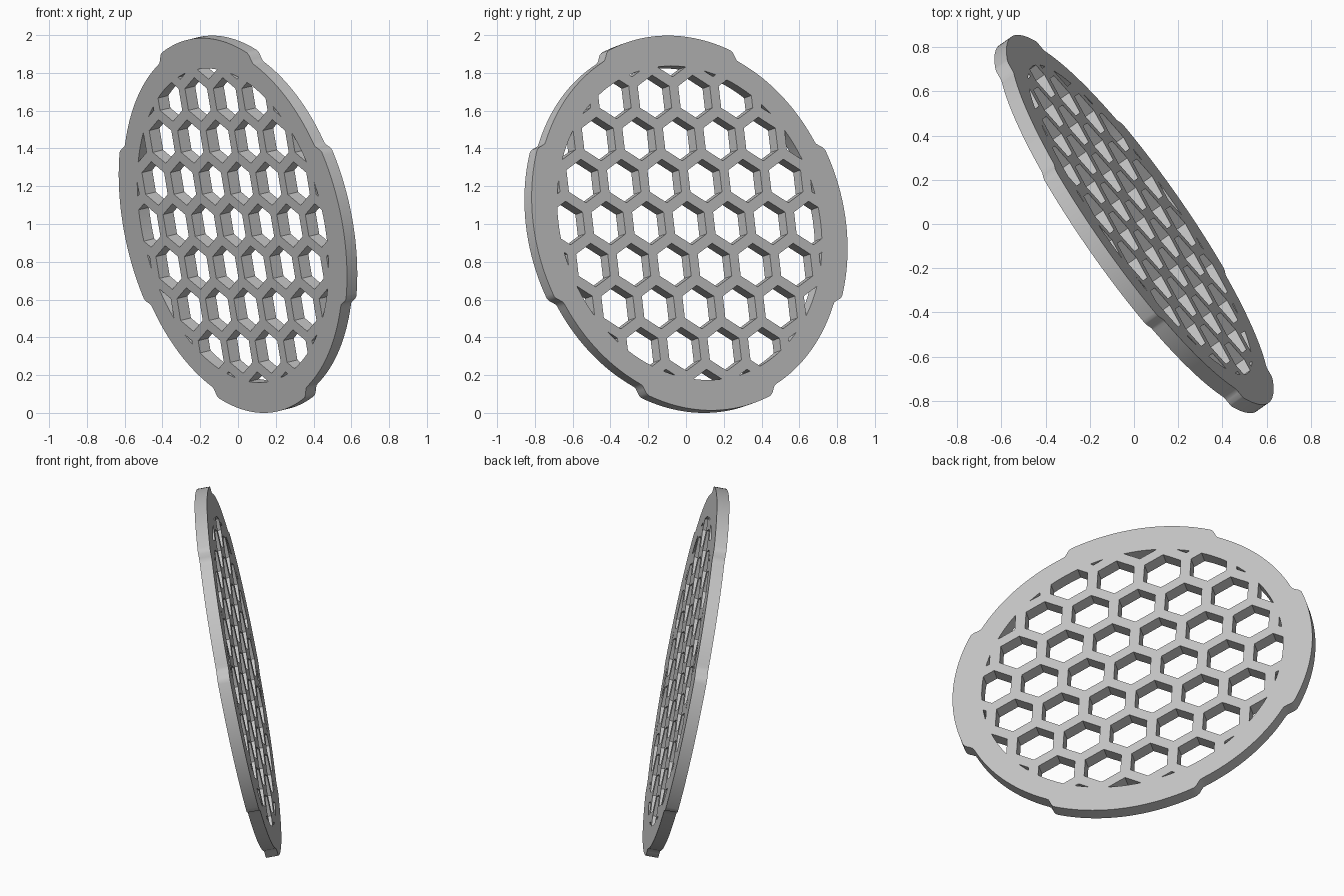
import bpy, bmesh
from math import sin, cos, pi, sqrt, radians, hypot
from mathutils import Matrix, Vector

cube = bpy.data.objects.get("Cube")
if cube:
    bpy.data.objects.remove(cube, do_unlink=True)

THICK = 0.068        # plate thickness
R_LOBE = 1.012       # radius of the four raised lobes
R_BASE = 0.974       # radius between the lobes
R_GRID = 0.848       # radius of the perforated area
PITCH = 0.262        # spacing between hexagon holes
HEX = 0.204          # hole width across flats


def outline_radius(deg):
    # Lobes are centred on every quarter turn, with short sloped shoulders
    off = abs((deg + 45) % 90 - 45)
    t = min(max((off - 23) / 3.5, 0), 1)
    t = t * t * (3 - 2 * t)
    return R_LOBE + (R_BASE - R_LOBE) * t


def ring(radius, count):
    return [(radius * cos(2 * pi * i / count), radius * sin(2 * pi * i / count))
            for i in range(count)]


def clip(poly, border):
    # Cut a convex polygon to the inside of a convex counter-clockwise border
    for a, b in zip(border, border[1:] + border[:1]):
        def side(p):
            return (b[0] - a[0]) * (p[1] - a[1]) - (b[1] - a[1]) * (p[0] - a[0])
        out = []
        for p, q in zip(poly, poly[1:] + poly[:1]):
            sp, sq = side(p), side(q)
            if sp >= 0:
                out.append(p)
            if sp * sq < 0:
                k = sp / (sp - sq)
                out.append((p[0] + k * (q[0] - p[0]), p[1] + k * (q[1] - p[1])))
        poly = out
        if not poly:
            break
    return poly


def area(poly):
    return abs(sum(p[0] * q[1] - q[0] * p[1]
                   for p, q in zip(poly, poly[1:] + poly[:1]))) / 2


# Outer outline with lobes
loops = [[(outline_radius(d) * cos(radians(d)), outline_radius(d) * sin(radians(d)))
          for d in range(360)]]

# Honeycomb holes, trimmed by the round rim
border = ring(R_GRID, 120)
for row in range(-5, 6):
    for col in range(-6, 7):
        cx = (col + 0.5 * (row % 2)) * PITCH
        cy = row * PITCH * sqrt(3) / 2
        if hypot(cx, cy) > R_GRID + HEX:
            continue
        hexagon = [(cx + HEX / sqrt(3) * cos(pi / 6 + pi / 3 * i),
                    cy + HEX / sqrt(3) * sin(pi / 6 + pi / 3 * i)) for i in range(6)]
        hole = clip(hexagon, border)
        if len(hole) > 2 and area(hole) > 0.0001:
            loops.append(hole)

# Filled flat curve extruded to the plate thickness
curve = bpy.data.curves.new("grille_profile", 'CURVE')
curve.dimensions = '2D'
curve.fill_mode = 'BOTH'
curve.extrude = THICK / 2
for loop in loops:
    spline = curve.splines.new('POLY')
    spline.points.add(len(loop) - 1)
    for point, (x, y) in zip(spline.points, loop):
        point.co = (x, y, 0, 1)
    spline.use_cyclic_u = True
profile = bpy.data.objects.new("grille_profile", curve)
bpy.context.collection.objects.link(profile)
bpy.context.view_layer.update()
graph = bpy.context.evaluated_depsgraph_get()
mesh = bpy.data.meshes.new_from_object(profile.evaluated_get(graph))
bpy.data.objects.remove(profile, do_unlink=True)

# Tilt the plate: rows stay level, the face leans along its normal
normal = Vector((0.802, 0.563, 0.198)).normalized()
across = Vector((normal.y, -normal.x, 0)).normalized()
up = across.cross(normal)
if up.z < 0:
    up = -up
tilt = Matrix((across, up, across.cross(up))).transposed().to_4x4()

bm = bmesh.new()
bm.from_mesh(mesh)
bmesh.ops.remove_doubles(bm, verts=bm.verts, dist=0.00002)
bmesh.ops.transform(bm, matrix=tilt, verts=bm.verts)
low = min(v.co.z for v in bm.verts)
bmesh.ops.translate(bm, vec=(0, 0, -low), verts=bm.verts)
bmesh.ops.recalc_face_normals(bm, faces=bm.faces)
bm.to_mesh(mesh)
bm.free()

# Single grey material
grey = bpy.data.materials.new("plain_grey")
grey.use_nodes = True
colour = (0.55, 0.55, 0.55, 1)
grey.diffuse_color = colour
grey.node_tree.nodes["Principled BSDF"].inputs["Base Color"].default_value = colour
mesh.materials.clear()
mesh.materials.append(grey)
for poly in mesh.polygons:
    poly.material_index = 0

grille = bpy.data.objects.new("honeycomb_grille", mesh)
mesh.name = "honeycomb_grille"
bpy.context.collection.objects.link(grille)
bpy.ops.object.select_all(action='DESELECT')
grille.select_set(True)
bpy.context.view_layer.objects.active = grille
bpy.ops.object.shade_smooth_by_angle(angle=radians(30))
